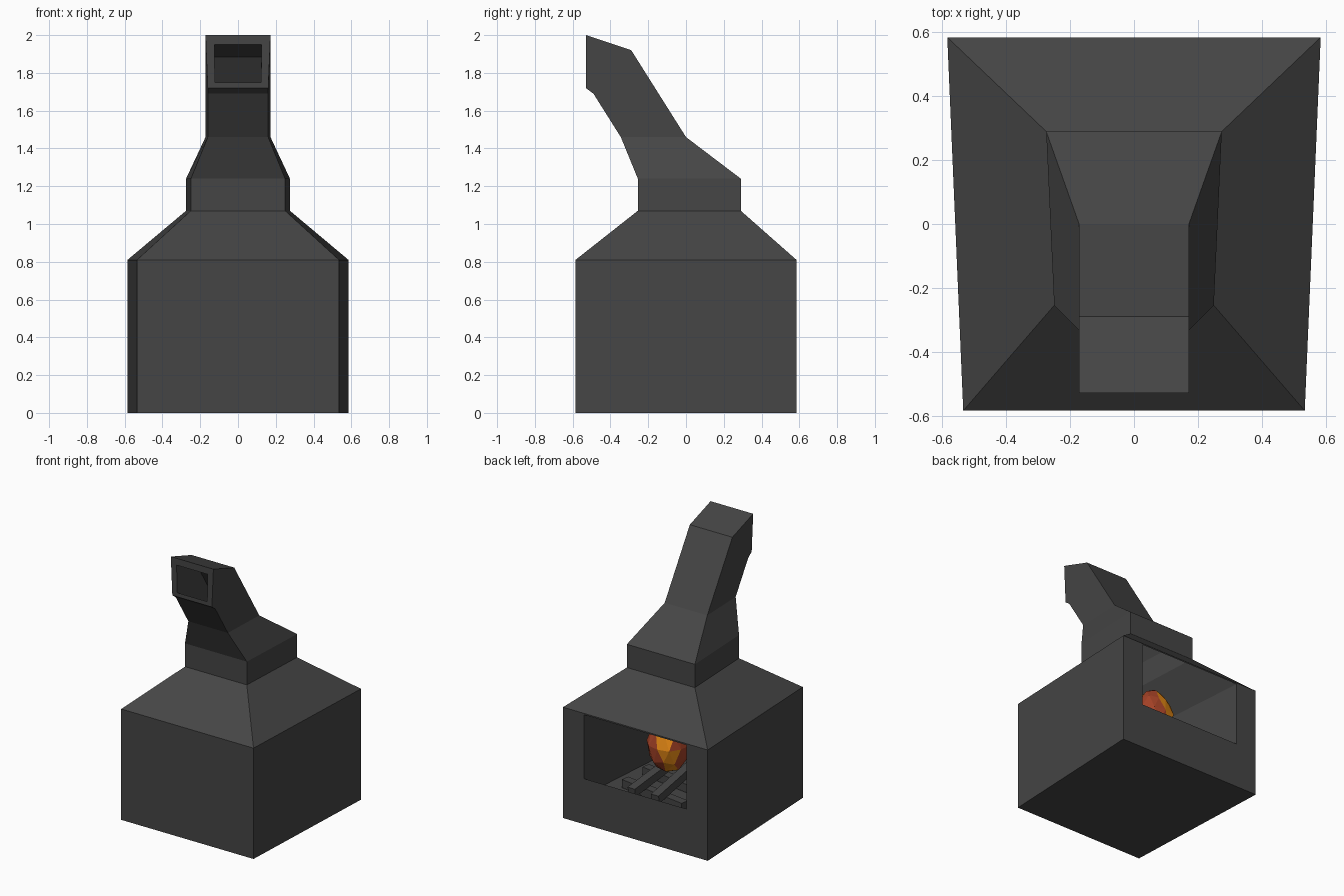
import bpy, bmesh, math, random
from mathutils import Vector, Matrix

if "Cube" in bpy.data.objects:
    bpy.data.objects.remove(bpy.data.objects["Cube"])

random.seed(4)


def material(name, rgb):
    m = bpy.data.materials.new(name)
    m.diffuse_color = (*rgb, 1)
    m.use_nodes = True
    m.node_tree.nodes["Principled BSDF"].inputs["Base Color"].default_value = m.diffuse_color
    return m


iron = material("dark iron", (0.06, 0.06, 0.06))
red = material("flame red", (0.38, 0.055, 0.02))
orange = material("flame orange", (0.85, 0.27, 0.008))


def finish(bm, name, mats):
    bmesh.ops.recalc_face_normals(bm, faces=bm.faces[:])
    me = bpy.data.meshes.new(name)
    bm.to_mesh(me)
    bm.free()
    for m in mats:
        me.materials.append(m)
    ob = bpy.data.objects.new(name, me)
    bpy.context.collection.objects.link(ob)
    return ob


# Sections: front y, front z, front half width, back y, back z, back half width
OUTER = [(-.585, 0, .535, .585, 0, .585),
         (-.585, .81, .535, .585, .81, .585),
         (-.255, 1.07, .25, .29, 1.07, .275),
         (-.255, 1.24, .25, .29, 1.24, .275),
         (-.345, 1.46, .16, 0, 1.46, .172),
         (-.49, 1.69, .16, -.29, 1.92, .172),
         (-.53, 1.72, .16, -.53, 2.0, .172)]
INNER = [(-.50, .21, .33, .57, .21, .414),
         (-.50, .80, .33, .585, .80, .415),
         (-.22, 1.05, .215, .255, 1.05, .24),
         (-.22, 1.23, .215, .255, 1.23, .24),
         (-.30, 1.45, .12, -.04, 1.45, .125),
         (-.45, 1.70, .12, -.31, 1.885, .125),
         (-.53, 1.75, .122, -.53, 1.95, .125)]

# Hollow stove shell: firebox, hood, collar and bent flue
bm = bmesh.new()


def ring(s):
    yf, zf, wf, yb, zb, wb = s
    return [bm.verts.new(p) for p in
            ((-wf, yf, zf), (wf, yf, zf), (wb, yb, zb), (-wb, yb, zb))]


def bridge(a, b, sides=range(4)):
    for i in sides:
        j = (i + 1) % 4
        bm.faces.new((a[i], a[j], b[j], b[i]))


out = [ring(s) for s in OUTER]
inn = [ring(s) for s in INNER]
for rings in (out, inn):
    bridge(rings[0], rings[1], (0,))
    for a, b in zip(rings[1:], rings[2:]):
        bridge(a, b)
    bm.faces.new(rings[0])
bridge(out[0], out[1], (1, 3))
bridge(out[-1], inn[-1])                      # flue rim
# Firebox opening in the back face
sr = bm.verts.new((.415, .585, .333))
sl = bm.verts.new((-.415, .585, .333))
tr, tl = inn[1][2], inn[1][3]
br, bl, ur, ul = out[0][2], out[0][3], out[1][2], out[1][3]
for f in ((br, bl, sl, sr), (bl, ul, tl, sl), (ul, ur, tr, tl), (ur, br, sr, tr),
          (inn[0][2], inn[0][3], sl, sr),
          (inn[0][1], inn[0][2], sr, tr, inn[1][1]),
          (inn[0][0], inn[0][3], sl, tl, inn[1][0])):
    bm.faces.new(f)
finish(bm, "stove_shell", [iron])


# Firewood: square bars between two points
def bar(name, a, b, w):
    a, b = Vector(a), Vector(b)
    d = b - a
    bm = bmesh.new()
    m = (Matrix.Translation((a + b) / 2) @ d.to_track_quat('Y', 'Z').to_matrix().to_4x4()
         @ Matrix.Diagonal((w, d.length, w, 1)))
    bmesh.ops.create_cube(bm, size=1, matrix=m)
    finish(bm, name, [iron])


for i, x in enumerate((.09, -.10)):
    bar("log_%d" % i, (x, .50, .29), (x * .8, .06, .35), .06)
for i, y in enumerate((.12, .36)):
    bar("cross_log_%d" % i, (-.27, y + .04, .245), (.27, y - .04, .245), .06)

# Fire: faceted egg, tapered upwards, with mixed facets
bm = bmesh.new()
bmesh.ops.create_icosphere(bm, subdivisions=2, radius=1)
for v in bm.verts:
    k = (1 - .3 * max(v.co.z, 0)) * random.uniform(.9, 1.08)
    v.co = (v.co.x * .145 * k, .2 + v.co.y * .145 * k, .56 + v.co.z * .21)
bm.normal_update()
for f in bm.faces:
    c = f.calc_center_median()
    a = math.atan2(c.y - .2, c.x)
    f.material_index = 1 if math.sin(3 * a + 9 * c.z + 3.2) > .15 else 0
finish(bm, "fire", [red, orange])
